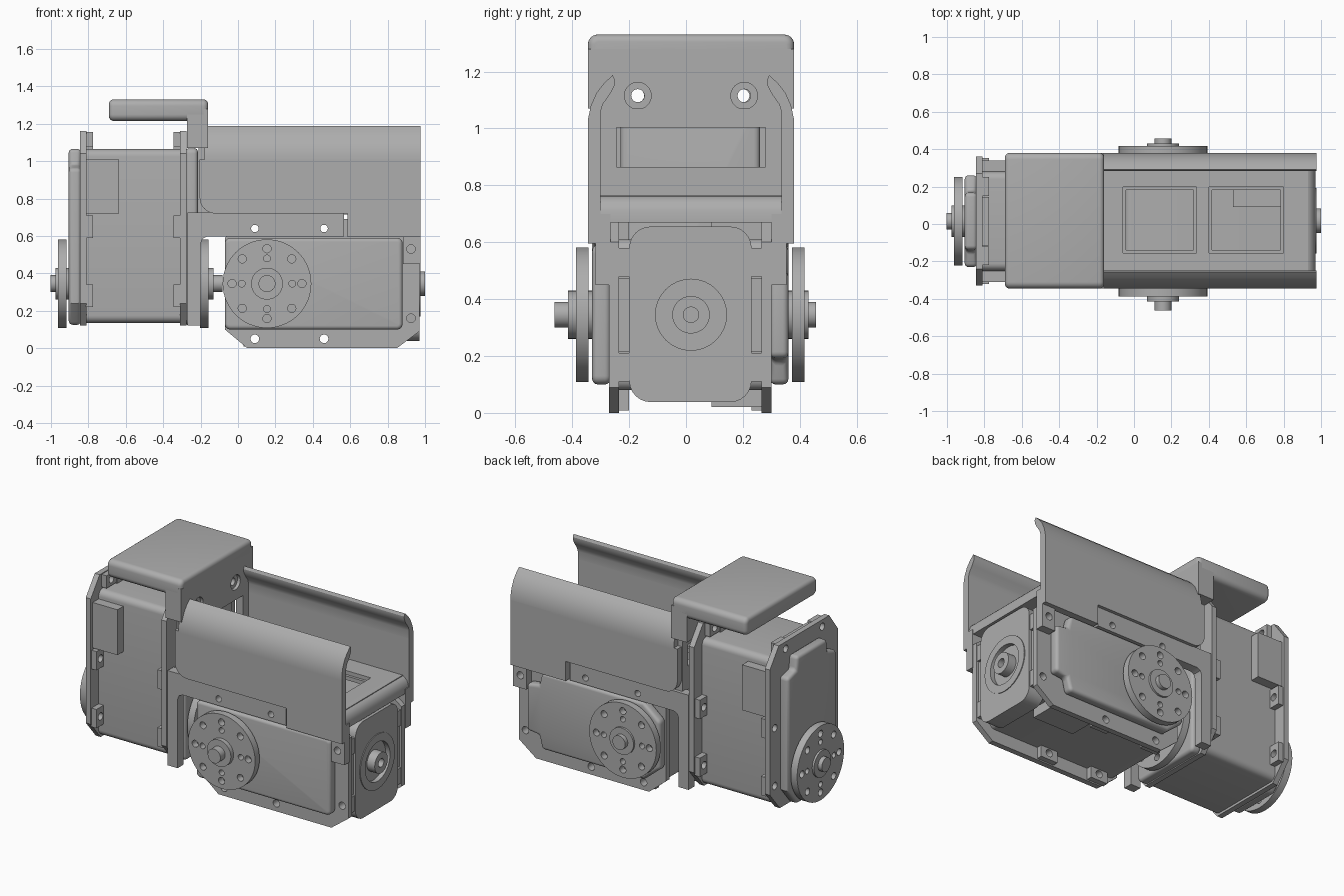
import bpy, bmesh, math
from mathutils import Matrix, Vector

if "Cube" in bpy.data.objects:
    bpy.data.objects.remove(bpy.data.objects["Cube"])

grey = bpy.data.materials.new("matte grey")
grey.use_nodes = True
COLOUR = (0.42, 0.42, 0.42, 1)
grey.diffuse_color = COLOUR
grey.node_tree.nodes["Principled BSDF"].inputs["Base Color"].default_value = COLOUR


def frame(u, v, w, origin=(0, 0, 0)):
    m = Matrix((u, v, w)).transposed().to_4x4()
    m.translation = Vector(origin)
    return m


X, Y, Z = (1, 0, 0), (0, 1, 0), (0, 0, 1)
MID = 0.0175
SIDE = frame(X, Z, (0, -1, 0), (0, MID, 0))    # outline in x/z, depth along y
ACROSS = frame(Y, Z, X, (0, MID, 0))           # outline in y/z, depth along x
FLAT = frame(X, Y, Z, (0, MID, 0))             # outline in x/y, depth along z


def circle(u, v, r, n=32):
    return [(u + r * math.cos(math.tau * i / n), v + r * math.sin(math.tau * i / n)) for i in range(n)]


def rect(u0, u1, v0, v1, r=0, n=6):
    if not r:
        return [(u0, v0), (u1, v0), (u1, v1), (u0, v1)]
    corners = [(u1 - r, v1 - r), (u0 + r, v1 - r), (u0 + r, v0 + r), (u1 - r, v0 + r)]
    return [(c[0] + r * math.cos(a), c[1] + r * math.sin(a))
            for k, c in enumerate(corners)
            for a in [math.pi / 2 * (k + i / n) for i in range(n + 1)]]


def solid(bm, pts, w0, w1, m):
    face = bm.faces.new([bm.verts.new((u, v, w0)) for u, v in pts])
    ext = bmesh.ops.extrude_face_region(bm, geom=[face])["geom"]
    top = [g for g in ext if isinstance(g, bmesh.types.BMVert)]
    bmesh.ops.translate(bm, verts=top, vec=(0, 0, w1 - w0))
    verts = {v for v in top} | set(face.verts)
    bmesh.ops.transform(bm, matrix=m, verts=list(verts))


def to_object(name, bm):
    bmesh.ops.recalc_face_normals(bm, faces=bm.faces[:])
    mesh = bpy.data.meshes.new(name)
    bm.to_mesh(mesh)
    bm.free()
    ob = bpy.data.objects.new(name, mesh)
    bpy.context.collection.objects.link(ob)
    return ob


def prism(name, pts, w0, w1, m, bevel=0, holes=()):
    """Extruded outline with optional rounded edges and through holes."""
    w0, w1 = min(w0, w1), max(w0, w1)
    bm = bmesh.new()
    solid(bm, pts, w0, w1, m)
    ob = to_object(name, bm)
    if bevel:
        mod = ob.modifiers.new("round", "BEVEL")
        mod.width, mod.segments = bevel, 4
        mod.limit_method, mod.angle_limit = "ANGLE", math.radians(40)
    cutter = None
    if holes:
        bm = bmesh.new()
        for h in holes:
            solid(bm, h, w0 - 0.02, w1 + 0.02, m)
        cutter = to_object("hole_cutter", bm)
        cutter.hide_render = True
        mod = ob.modifiers.new("holes", "BOOLEAN")
        mod.object, mod.operation, mod.solver = cutter, "DIFFERENCE", "EXACT"
    if ob.modifiers:
        bpy.context.view_layer.update()
        ev = ob.evaluated_get(bpy.context.evaluated_depsgraph_get())
        mesh = bpy.data.meshes.new_from_object(ev)
        ob.modifiers.clear()
        ob.data = mesh
        if cutter:
            bpy.data.objects.remove(cutter)
    ob.data.materials.clear()
    ob.data.materials.append(grey)
    bpy.ops.object.select_all(action="DESELECT")
    ob.select_set(True)
    bpy.context.view_layer.objects.active = ob
    bpy.ops.object.shade_smooth_by_angle(angle=math.radians(30))
    return ob


def servo(tag, m):
    # Local axes: u along the case, v across it, w along the output shaft; shaft at u = v = 0
    screws = [(u, v) for v in (-0.295, 0.295) for u in (-0.065, 0.305)]
    screws += [(0.77, v) for v in (-0.185, 0.185)]
    prism(tag + "_case", rect(-0.21, 0.72, -0.265, 0.265, 0.04), -0.255, 0.255, m)
    half = [(-0.225, 0.245), (-0.105, 0.345), (0.695, 0.345), (0.815, 0.255)]
    flange = half + [(u, -v) for u, v in reversed(half)]
    shoulder = [(-0.22, 0.15), (-0.105, 0.245), (0.615, 0.245), (0.635, 0.16), (0.72, 0.15)]
    cover = shoulder + [(u, -v) for u, v in reversed(shoulder)]
    for s, side in ((1, "drive"), (-1, "idle")):
        name = f"{tag}_{side}_"
        prism(name + "flange", flange, s * 0.25, s * 0.285, m,
              holes=[circle(u, v, 0.023) for u, v in screws])
        # Screw lugs and the end rib on the inside of the flange
        for u, v in screws:
            end = u > 0.5
            du, dv = (0.04, 0.05) if end else (0.06, 0.042)
            prism(name + "lug", rect(u - du, u + du, v - dv, v + dv), s * 0.215, s * 0.252, m,
                  holes=[circle(u, v, 0.023)])
        prism(name + "rib", rect(0.71, 0.8, -0.13, 0.13), s * 0.215, s * 0.252, m)
        if s > 0:
            prism(name + "cover", rect(-0.225, 0.725, -0.245, 0.245, 0.03), 0.28, 0.345, m, 0.02)
        else:
            prism(name + "cover", cover, -0.28, -0.345, m, 0.02)
        # Horn disc with its ring of holes, hub and shaft
        holes = [circle(0.187 * math.cos(a), 0.187 * math.sin(a), 0.022, 20)
                 for a in [math.pi / 4 * i for i in range(8)]]
        holes += [circle(0.135 * math.cos(a), 0.135 * math.sin(a), 0.018, 20)
                  for a in [math.pi / 2 * i for i in range(4)]]
        prism(name + "horn", circle(0, 0, 0.237, 64), s * 0.357, s * 0.402, m, holes=holes)
        prism(name + "hub", circle(0, 0, 0.085), s * 0.34, s * (0.43 if s > 0 else 0.415), m)
        prism(name + "shaft", circle(0, 0, 0.045), s * 0.34, s * (0.478 if s > 0 else 0.442), m)
        # Cable socket on each broad side
        prism(name + "socket", rect(0.375, 0.665, s * 0.325, s * 0.25), -0.25, -0.075, m)


servo("upright_servo", frame(Z, (0, -1, 0), X, (-0.56, 0.015, 0.345)))
servo("lying_servo", frame(X, Z, (0, -1, 0), (0.155, 0.015, 0.345)))

# End cap with a recessed ring and a hollow boss
cap = rect(-0.217, 0.213, 0.038, 0.655, 0.075)
prism("end_cap", cap, 0.86, 0.945, ACROSS)
prism("end_cap_face", cap, 0.945, 0.97, ACROSS, holes=[circle(0, 0.345, 0.125)])
prism("end_cap_ring", circle(0, 0.345, 0.175, 48), 0.96, 0.975, ACROSS, holes=[circle(0, 0.345, 0.125)])
prism("end_cap_boss", circle(0, 0.345, 0.066), 0.93, 1.0, ACROSS, holes=[circle(0, 0.345, 0.027)])

# Bracket: top shelf and upright plate
prism("shelf", rect(-0.3625, 0.3625, 1.215, 1.33, 0.035), -0.69, -0.16, ACROSS, 0.025)
slot = rect(-0.262, 0.262, 0.865, 1.003)
for name, x0, x1, r in (("upright_plate", -0.272, -0.18, 0.023), ("upright_plate_face", -0.18, -0.16, 0.047)):
    prism(name, rect(-0.3625, 0.3625, 1.07, 1.28), x0, x1, ACROSS,
          holes=[circle(y, 1.115, r) for y in (-0.187, 0.187)])
prism("upright_plate_lower", rect(-0.32, 0.32, 0.715, 1.07), -0.21, -0.16, ACROSS, holes=[slot])

# Bracket: base plate with two stepped windows and a rounded front lip
for name, z0, z1, g in (("base_plate_top", 0.74, 0.765, 0), ("base_plate_bottom", 0.715, 0.74, 0.017)):
    windows = [rect(a + g, b - g, -0.173 + g, 0.181 - g) for a, b in ((-0.06, 0.335), (0.4, 0.8))]
    prism(name, rect(-0.2, 0.93, -0.32, 0.32), z0, z1, FLAT, holes=windows)
lip = [(0.88, 0.765), (0.88, 0.67), (0.97, 0.67), (0.97, 0.71), (0.96, 0.738), (0.94, 0.757), (0.915, 0.765)]
prism("base_plate_lip", lip, -0.32, 0.32, SIDE)

# Bracket: side walls, straps and tabs, mirrored front to back
curl = [(0.3625, 1.0), (0.3625, 1.03), (0.352, 1.08), (0.332, 1.125), (0.305, 1.16), (0.275, 1.187),
        (0.267, 1.17), (0.269, 1.15), (0.285, 1.12), (0.31, 1.085), (0.3175, 1.06), (0.3175, 1.0)]
corner = [(-0.12 - 0.085 * math.sin(a), 0.805 - 0.085 * math.cos(a))
          for a in [math.pi / 2 * i / 8 for i in range(9)]]
wall = corner + [(-0.205, 1.01), (0.975, 1.01), (0.975, 0.595), (0.585, 0.595), (0.585, 0.72)]
strap = [(-0.27, 0.12), (-0.2, 0.12), (-0.2, 0.56), (-0.19, 0.585), (-0.165, 0.597),
         (0.568, 0.597), (0.568, 0.725), (-0.27, 0.725)]
for s, side in ((1, "front"), (-1, "back")):
    prism(side + "_wall", wall, s * 0.3175, s * 0.3625, SIDE)
    prism(side + "_wall_curl", [(-s * y, z) for y, z in curl], -0.18, 0.975, ACROSS)
    prism(side + "_strap", strap, s * 0.283, s * 0.342, SIDE,
          holes=[circle(x, 0.64, 0.02) for x in (0.09, 0.46)])
    prism(side + "_tab", rect(0.882, 0.975, 0.45, 0.7), s * 0.283, s * 0.335, SIDE,
          holes=[circle(0.925, 0.53, 0.023)])
